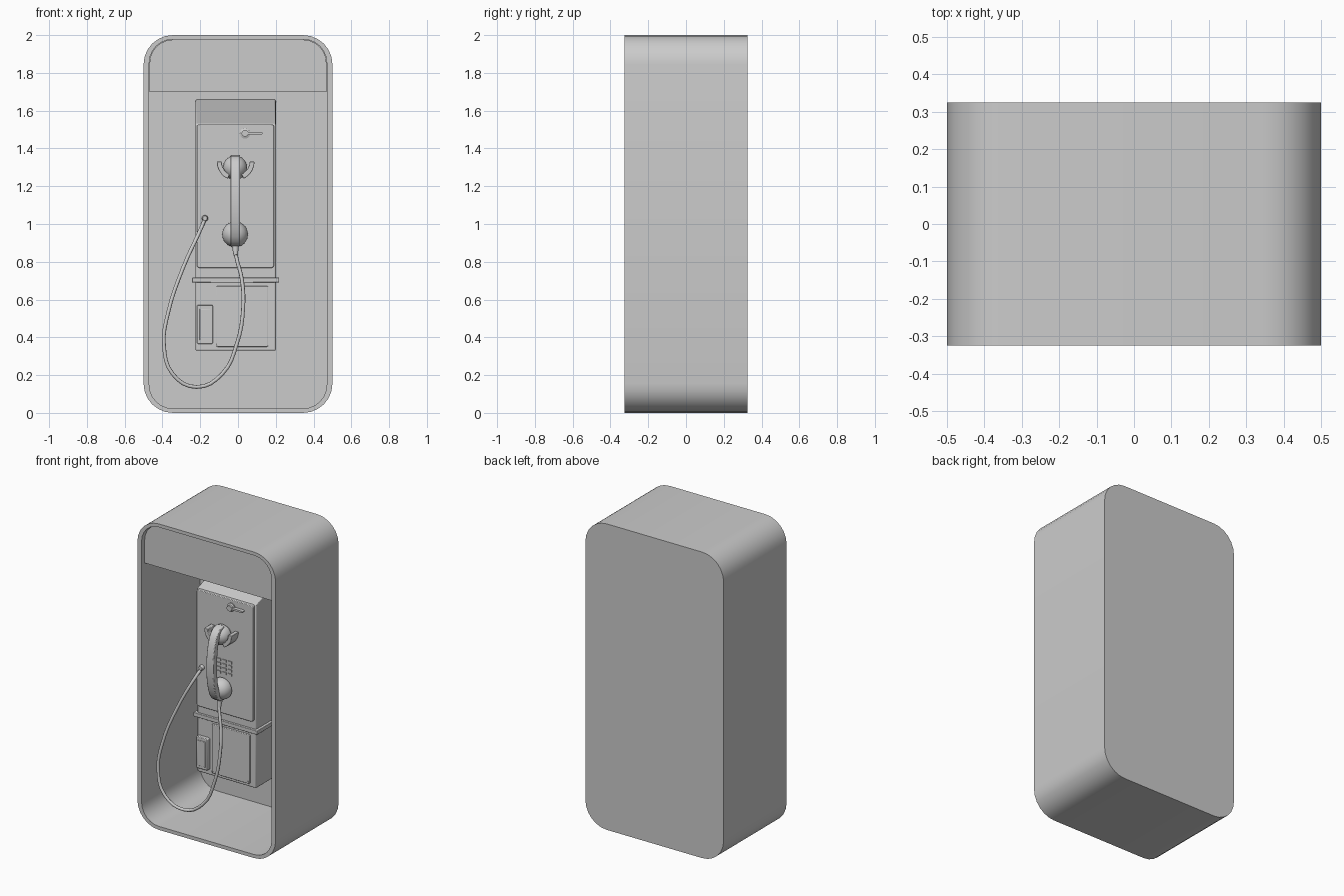
import bpy, bmesh, math
from mathutils import Vector

if "Cube" in bpy.data.objects:
    bpy.data.objects.remove(bpy.data.objects["Cube"])

CX = -0.0125   # centre line of the telephone


def finish(name, bm, bevel=0.0, smooth=True):
    bmesh.ops.recalc_face_normals(bm, faces=bm.faces[:])
    me = bpy.data.meshes.new(name)
    bm.to_mesh(me)
    bm.free()
    ob = bpy.data.objects.new(name, me)
    bpy.context.collection.objects.link(ob)
    if bevel:
        m = ob.modifiers.new("bevel", 'BEVEL')
        m.width, m.segments, m.limit_method = bevel, 2, 'ANGLE'
        m.angle_limit = math.radians(40)
    if smooth:
        bpy.ops.object.select_all(action='DESELECT')
        ob.select_set(True)
        bpy.context.view_layer.objects.active = ob
        bpy.ops.object.shade_smooth_by_angle(angle=math.radians(35))
    return ob


def loft(name, loops, **kw):
    """Skin through equal-length closed loops and cap both ends."""
    bm = bmesh.new()
    rings = [[bm.verts.new(p) for p in loop] for loop in loops]
    for a, b in zip(rings, rings[1:]):
        for i in range(len(a)):
            j = (i + 1) % len(a)
            bm.faces.new((a[i], a[j], b[j], b[i]))
    bm.faces.new(rings[0])
    bm.faces.new(rings[-1])
    return finish(name, bm, **kw)


def at_y(pts, y):
    return [(x, y, z) for x, z in pts]


def plate(name, pts, y0, y1, **kw):
    return loft(name, [at_y(pts, y0), at_y(pts, y1)], **kw)


def side_profile(name, pts, x0, x1, **kw):
    return loft(name, [[(x, y, z) for y, z in pts] for x in (x0, x1)], **kw)


def rect(x0, x1, z0, z1, r=0.0, n=6, square_bottom=False):
    """Outline in x and z with rounded corners."""
    if not r:
        return [(x0, z0), (x1, z0), (x1, z1), (x0, z1)]
    out = []
    corners = [(x0, z0, 180), (x1, z0, 270), (x1, z1, 0), (x0, z1, 90)]
    for k, (x, z, a0) in enumerate(corners):
        if square_bottom and k < 2:
            out.append((x, z))
            continue
        cx, cz = (x + r if x == x0 else x - r), (z + r if z == z0 else z - r)
        for i in range(n + 1):
            a = math.radians(a0 + 90 * i / n)
            out.append((cx + r * math.cos(a), cz + r * math.sin(a)))
    return out


def lathe_y(name, x, z, profile, n=24):
    """Round part along y from (radius, y) pairs."""
    ang = [2 * math.pi * i / n for i in range(n)]
    return loft(name, [[(x + r * math.cos(a), y, z + r * math.sin(a)) for a in ang]
                       for r, y in profile])


# Booth shell, open at the front
outer = rect(-0.5, 0.5, 0, 2, 0.155)
inner = rect(-0.47, 0.47, 0.023, 1.978, 0.125)
loft("booth_shell", [at_y(outer, 0.325), at_y(outer, -0.325),
                     at_y(inner, -0.325), at_y(inner, 0.28)])

# Header light box under the roof
plate("header_panel", rect(-0.468, 0.468, 1.7, 1.976, 0.124, square_bottom=True), -0.295, 0.28)

# Telephone housing with sloping top
side_profile("phone_housing", [(-0.1, 0.33), (-0.1, 1.53), (0.28, 1.66), (0.28, 0.33)],
             -0.225, 0.2, bevel=0.006)
plate("front_cover", rect(-0.217, 0.19, 0.768, 1.528, 0.012, 3), -0.12, -0.09, bevel=0.004)
plate("ledge", rect(-0.243, 0.218, 0.69, 0.716), -0.115, 0.28, bevel=0.003)

# Lower compartment: door and coin return
plate("lower_door", rect(-0.115, 0.16, 0.35, 0.672, 0.008, 3), -0.108, -0.09, bevel=0.003)
plate("coin_return", rect(-0.217, -0.133, 0.365, 0.572, 0.008, 3), -0.125, -0.09, bevel=0.004)
plate("coin_flap", rect(-0.203, -0.147, 0.385, 0.55), -0.128, -0.12, bevel=0.002)
for i, x in enumerate((-0.11, 0.15)):
    lathe_y(f"door_screw_{i}", x, 0.363, [(0.005, -0.1), (0.005, -0.111)], 8)

# Coin lever
lathe_y("lever_hub", 0.037, 1.48, [(0.028, -0.11), (0.028, -0.128), (0.018, -0.132), (0.018, -0.145)])
plate("lever_arm", rect(0.037, 0.13, 1.474, 1.486, 0.005, 3), -0.143, -0.12)

# Keypad
for r in range(4):
    for c in range(3):
        x, z = CX + (c - 1) * 0.04, 1.035 + r * 0.027
        plate(f"key_{r}_{c}", rect(x - 0.013, x + 0.013, z - 0.008, z + 0.008),
              -0.126, -0.11, smooth=False)

# Cradle: two curved ears
for name, s in (("left", -1), ("right", 1)):
    arc = [(rad, math.radians(d)) for rad, rng in ((0.1, range(0, 66, 13)), (0.074, range(65, -1, -13)))
           for d in rng]
    pts = [(CX + s * r * math.cos(a), 1.33 - r * math.sin(a)) for r, a in arc]
    plate(f"cradle_ear_{name}", pts, -0.19, -0.11, bevel=0.003)
lathe_y("cradle_base", CX, 1.3, [(0.05, -0.11), (0.045, -0.14)])

# Handset cups and arched handle
for name, z, r in (("earpiece", 1.298, 0.064), ("mouthpiece", 0.945, 0.068)):
    lathe_y(name, CX - 0.003, z, [(r * 0.8, -0.13), (r, -0.138), (r, -0.15), (r * 0.93, -0.172),
                                  (r * 0.75, -0.192), (r * 0.45, -0.208), (r * 0.15, -0.215)])


def arch(z0, z1, y0, depth, n=14):
    mid, half = (z0 + z1) / 2, (z1 - z0) / 2
    return [(y0 - depth * math.sin(math.pi * i / n) ** 0.7 if 0 < i < n else y0,
             mid - half * math.cos(math.pi * i / n)) for i in range(n + 1)]


front, back = arch(0.88, 1.365, -0.155, 0.117), arch(0.915, 1.33, -0.155, 0.075)
bm = bmesh.new()
grid = [[bm.verts.new((x, y, z)) for x, (y, z) in ((-0.041, f), (0.011, f), (0.011, b), (-0.041, b))]
        for f, b in zip(front, back)]
for a, b in zip(grid, grid[1:]):
    for i in range(4):
        j = (i + 1) % 4
        bm.faces.new((a[i], a[j], b[j], b[i]))
bm.faces.new(grid[0])
bm.faces.new(grid[-1])
finish("handset_handle", bm, bevel=0.005)

# Cord with grommet and strain relief
path = [(-0.175, -0.115, 1.03), (-0.19, -0.15, 0.99), (-0.29, -0.215, 0.77), (-0.37, -0.255, 0.53),
        (-0.392, -0.265, 0.36), (-0.345, -0.265, 0.205), (-0.22, -0.25, 0.137), (-0.085, -0.24, 0.205),
        (-0.005, -0.235, 0.37), (0.027, -0.225, 0.55), (0.02, -0.205, 0.71), (-0.01, -0.18, 0.83),
        (-0.015, -0.165, 0.9)]
cu = bpy.data.curves.new("cord", 'CURVE')
cu.dimensions, cu.bevel_depth, cu.bevel_resolution, cu.resolution_u = '3D', 0.01, 2, 4
cu.use_fill_caps = True
sp = cu.splines.new('BEZIER')
sp.bezier_points.add(len(path) - 1)
for bp, p in zip(sp.bezier_points, path):
    bp.co = p
    bp.handle_left_type = bp.handle_right_type = 'AUTO'
bpy.context.collection.objects.link(bpy.data.objects.new("cord", cu))
lathe_y("cord_grommet", -0.175, 1.03, [(0.017, -0.11), (0.017, -0.13), (0.012, -0.14)], 16)

a, b = Vector((-0.012, -0.178, 0.835)), Vector((-0.015, -0.165, 0.9))
bpy.ops.mesh.primitive_cone_add(vertices=16, radius1=0.012, radius2=0.02, depth=(b - a).length,
                                location=(a + b) / 2,
                                rotation=(b - a).to_track_quat('Z', 'Y').to_euler())
bpy.context.object.name = "strain_relief"
bpy.ops.object.shade_smooth_by_angle(angle=math.radians(35))
